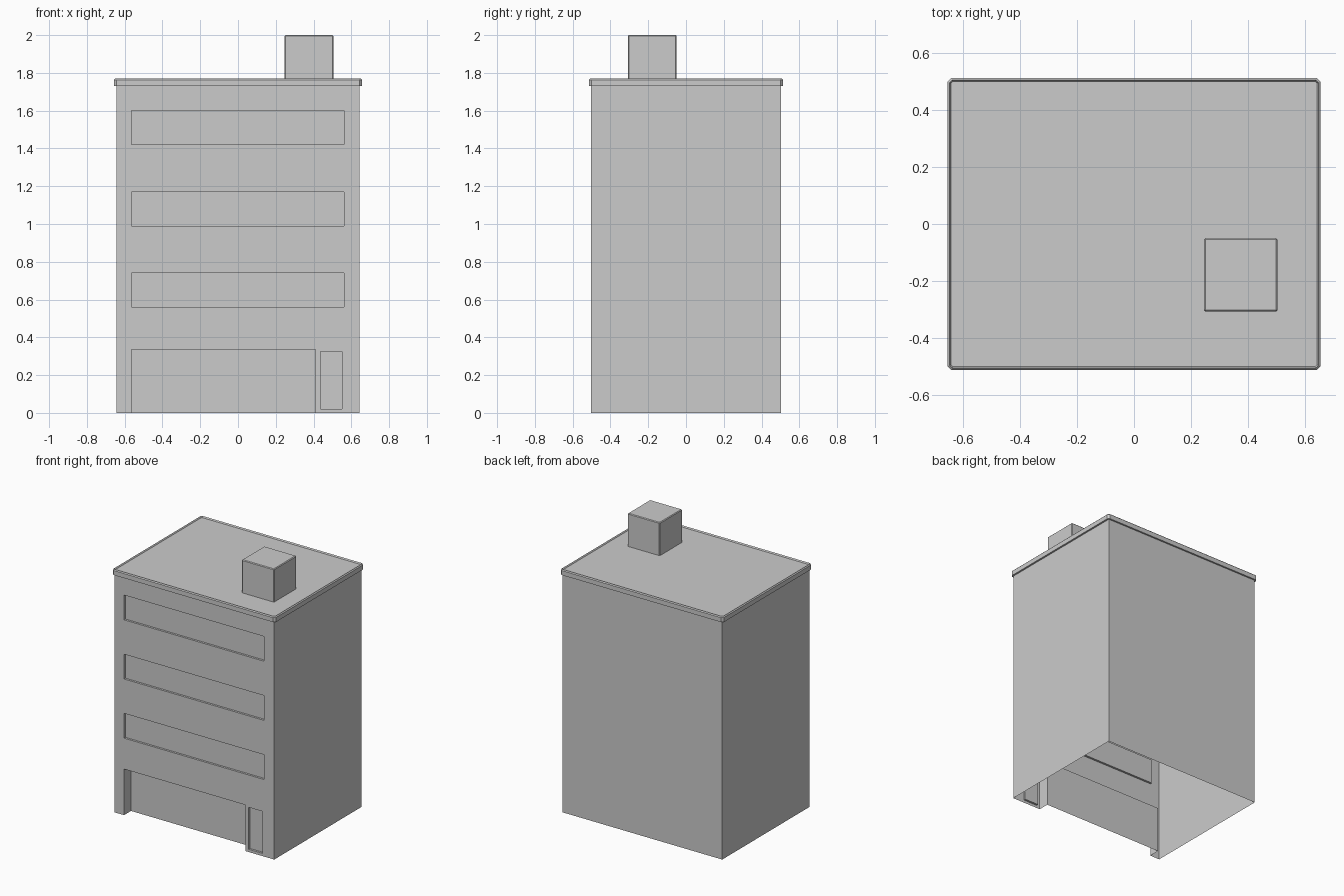
import bpy, bmesh

if "Cube" in bpy.data.objects:
    bpy.data.objects.remove(bpy.data.objects["Cube"])

W, D, H = 0.643, 0.502, 1.73   # body half width, half depth, height


def finish(bm, name):
    bmesh.ops.remove_doubles(bm, verts=bm.verts, dist=1e-5)
    mesh = bpy.data.meshes.new(name)
    bm.to_mesh(mesh)
    bm.free()
    obj = bpy.data.objects.new(name, mesh)
    bpy.context.collection.objects.link(obj)
    bpy.ops.object.select_all(action='DESELECT')
    obj.select_set(True)
    bpy.context.view_layer.objects.active = obj
    bpy.ops.object.shade_smooth_by_angle(angle=0.5)
    return obj


def quad(bm, *pts):
    return bm.faces.new([bm.verts.new(p) for p in pts])


def box(bm, x0, x1, y0, y1, z0, z1):
    v = bmesh.ops.create_cube(bm, size=1)["verts"]
    bmesh.ops.scale(bm, vec=(x1 - x0, y1 - y0, z1 - z0), verts=v)
    bmesh.ops.translate(bm, vec=((x0 + x1) / 2, (y0 + y1) / 2, (z0 + z1) / 2), verts=v)


# Recesses in the facade: x0, x1, z0, z1, depth
shop = (-0.565, 0.41, 0.0, 0.335, 0.08)
door = (0.437, 0.55, 0.02, 0.325, 0.015)
windows = [(-0.565, 0.56, 0.56 + 0.43 * i, 0.74 + 0.43 * i, 0.015) for i in range(3)]
recesses = [shop, door] + windows

# Body: facade grid with openings, plus plain sides and back, open below
bm = bmesh.new()
xs = sorted({-W, W} | {x for r in recesses for x in r[:2]})
zs = sorted({0.0, H} | {z for r in recesses for z in r[2:4]})
for x0, x1 in zip(xs, xs[1:]):
    for z0, z1 in zip(zs, zs[1:]):
        cx, cz = (x0 + x1) / 2, (z0 + z1) / 2
        if not any(r[0] < cx < r[1] and r[2] < cz < r[3] for r in recesses):
            quad(bm, (x0, -D, z0), (x1, -D, z0), (x1, -D, z1), (x0, -D, z1))
quad(bm, (W, -D, 0), (W, D, 0), (W, D, H), (W, -D, H))
quad(bm, (-W, D, 0), (-W, -D, 0), (-W, -D, H), (-W, D, H))
quad(bm, (W, D, 0), (-W, D, 0), (-W, D, H), (W, D, H))

# Recess panels with their jambs, heads and sills
for x0, x1, z0, z1, d in recesses:
    f, b = -D, -D + d
    quad(bm, (x0, b, z0), (x1, b, z0), (x1, b, z1), (x0, b, z1))
    quad(bm, (x0, f, z0), (x0, b, z0), (x0, b, z1), (x0, f, z1))
    quad(bm, (x1, b, z0), (x1, f, z0), (x1, f, z1), (x1, b, z1))
    quad(bm, (x0, b, z1), (x1, b, z1), (x1, f, z1), (x0, f, z1))
    if z0 > 0:
        quad(bm, (x0, f, z0), (x1, f, z0), (x1, b, z0), (x0, b, z0))
finish(bm, "building_body")

# Roof slab: chamfered corners and rim, top slightly sunken
bm = bmesh.new()
box(bm, -0.656, 0.656, -0.514, 0.514, H, 1.77)
bm.normal_update()
corners = [e for e in bm.edges if abs(e.verts[0].co.z - e.verts[1].co.z) > 0.01]
bmesh.ops.bevel(bm, geom=corners, offset=0.014, segments=1, affect='EDGES')
bm.normal_update()
top = max(bm.faces, key=lambda f: f.calc_center_median().z)
bmesh.ops.bevel(bm, geom=list(top.edges), offset=0.007, segments=1, affect='EDGES')
bm.normal_update()
top = max(bm.faces, key=lambda f: (round(f.calc_center_median().z, 4), f.calc_area()))
bmesh.ops.inset_region(bm, faces=[top], thickness=0.006, depth=-0.01)
finish(bm, "roof_slab")

# Rooftop box
bm = bmesh.new()
box(bm, 0.246, 0.505, -0.308, -0.05, 1.75, 2.0)
bmesh.ops.bevel(bm, geom=list(bm.edges), offset=0.005, segments=1, affect='EDGES')
finish(bm, "rooftop_box")
